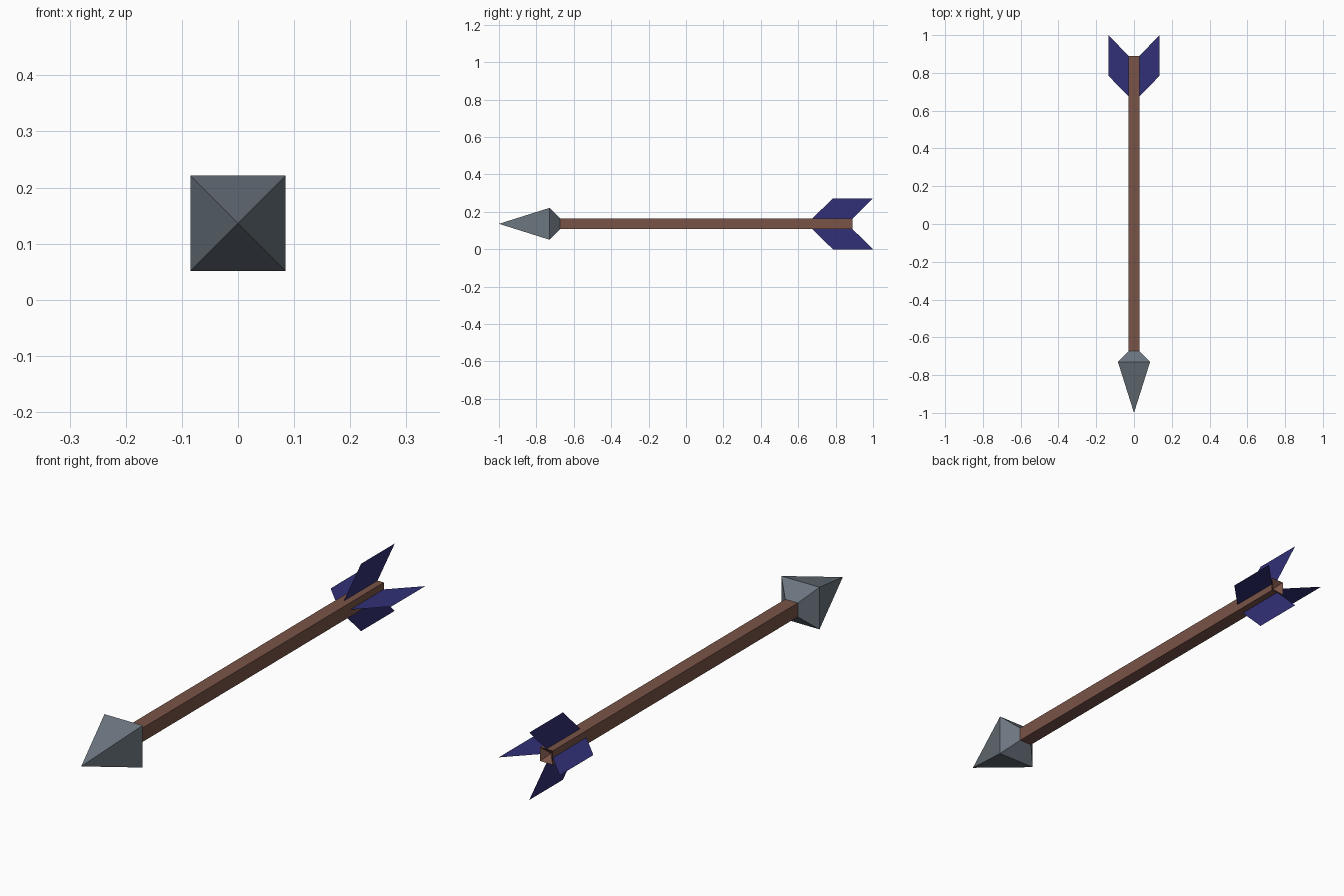
import bpy, math
from mathutils import Matrix

if "Cube" in bpy.data.objects:
    bpy.data.objects.remove(bpy.data.objects["Cube"])

CZ = 0.136      # height of the arrow's axis
R = 0.028       # half width of the shaft


def srgb(*c):
    return tuple(((v / 255 + 0.055) / 1.055) ** 2.4 for v in c) + (1.0,)


def material(name, *rgb):
    m = bpy.data.materials.new(name)
    m.diffuse_color = srgb(*rgb)
    m.use_nodes = True
    m.node_tree.nodes["Principled BSDF"].inputs["Base Color"].default_value = m.diffuse_color
    return m


wood = material("brown wood", 121, 83, 71)
steel = material("grey steel", 108, 118, 127)
feather = material("dark blue feather", 49, 48, 119)


def make(name, verts, faces, mat):
    me = bpy.data.meshes.new(name)
    me.from_pydata(verts, [], faces)
    me.materials.append(mat)
    ob = bpy.data.objects.new(name, me)
    bpy.context.collection.objects.link(ob)
    ob.location.z = CZ
    return ob


def square_loft(name, sections, mat, tip_front=False, tip_back=False):
    """Square rings (y, half width) along y; half width 0 gives a point."""
    verts, rings = [], []
    for y, r in sections:
        start = len(verts)
        if r == 0:
            verts.append((0, y, 0))
            rings.append([start] * 4)
        else:
            verts += [(-r, y, -r), (r, y, -r), (r, y, r), (-r, y, r)]
            rings.append([start + i for i in range(4)])
    faces = []
    for a, b in zip(rings, rings[1:]):
        for i in range(4):
            j = (i + 1) % 4
            faces.append(tuple(dict.fromkeys((a[i], a[j], b[j], b[i]))))
    return make(name, verts, faces, mat)


# Shaft, with a hollow pyramid nock sunk into the back end
square_loft("shaft", [(-0.675, R), (0.89, R), (0.862, 0)], wood)

# Arrowhead: long pyramid with a short taper back to the shaft
square_loft("arrowhead", [(-1.0, 0), (-0.73, 0.085), (-0.673, R)], steel)

# Four flat swept fletchings around the shaft
profile = [(0, 0.675, R), (0, 0.89, R), (0, 1.0, 0.136), (0, 0.785, 0.136)]
for i, side in enumerate(("top", "right", "bottom", "left")):
    fin = make(f"fletching_{side}", profile, [(0, 1, 2, 3)], feather)
    fin.data.transform(Matrix.Rotation(i * math.pi / 2, 4, 'Y'))
